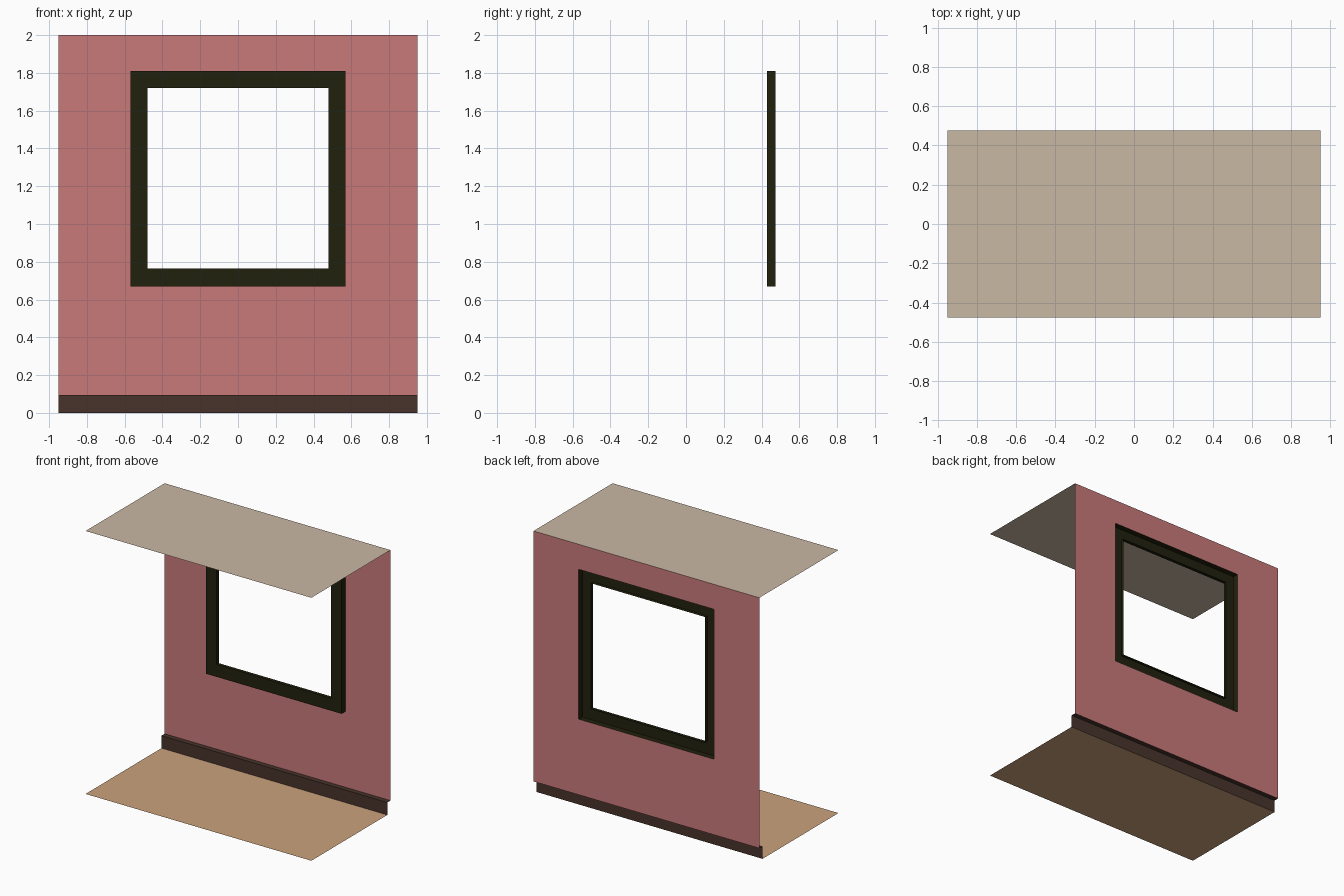
import bpy

if "Cube" in bpy.data.objects:
    bpy.data.objects.remove(bpy.data.objects["Cube"], do_unlink=True)

# Overall sizes
HALF_W, FRONT, BACK, HEIGHT = 0.95, -0.475, 0.475, 2.0
SKIRT_Y, SKIRT_H = 0.437, 0.095
FRAME_Y, REVEAL_Y = 0.43, 0.455


def material(name, rgb):
    """Make a flat material from an 8-bit screen colour."""
    linear = [((c / 255 + 0.055) / 1.055) ** 2.4 for c in rgb] + [1.0]
    mat = bpy.data.materials.new(name)
    mat.use_nodes = True
    mat.diffuse_color = linear
    bsdf = mat.node_tree.nodes["Principled BSDF"]
    bsdf.inputs["Base Color"].default_value = linear
    bsdf.inputs["Roughness"].default_value = 0.9
    return mat


def mesh_object(name, verts, faces, mat):
    mesh = bpy.data.meshes.new(name)
    mesh.from_pydata(verts, [], faces)
    mesh.materials.append(mat)
    obj = bpy.data.objects.new(name, mesh)
    bpy.context.collection.objects.link(obj)
    return obj


def strip(name, profile, mat):
    """Sweep a (y, z) profile across the full width of the room."""
    verts = [(x, y, z) for y, z in profile for x in (-HALF_W, HALF_W)]
    faces = [(2 * i, 2 * i + 1, 2 * i + 3, 2 * i + 2)
             for i in range(len(profile) - 1)]
    return mesh_object(name, verts, faces, mat)


def rings(name, loops, mat):
    """Bridge successive upright rectangles given as (half width, low z, high z, y)."""
    verts, faces = [], []
    for w, low, high, y in loops:
        verts += [(-w, y, low), (w, y, low), (w, y, high), (-w, y, high)]
    for i in range(0, 4 * (len(loops) - 1), 4):
        for k in range(4):
            n = (k + 1) % 4
            faces.append((i + k, i + n, i + 4 + n, i + 4 + k))
    return mesh_object(name, verts, faces, mat)


wall_pink = material("wall_pink", (202, 122, 122))
frame_dark = material("frame_dark_olive", (33, 33, 14))
skirting_brown = material("skirting_brown", (72, 51, 43))
ceiling_beige = material("ceiling_beige", (202, 184, 163))
floor_tan = material("floor_tan", (203, 162, 124))

# Floor and ceiling sheets
strip("floor", [(FRONT, 0), (SKIRT_Y, 0)], floor_tan)
strip("ceiling", [(FRONT, HEIGHT), (BACK, HEIGHT)], ceiling_beige)

# Skirting board: front face and top ledge
strip("skirting_board", [(SKIRT_Y, 0), (SKIRT_Y, SKIRT_H), (BACK, SKIRT_H)],
      skirting_brown)

# Back wall with the window opening
opening = (0.57, 0.67, 1.81, BACK)
rings("back_wall", [(HALF_W, SKIRT_H, HEIGHT, BACK), opening], wall_pink)

# Window frame: outer sides, front face and inner reveal
rings("window_frame", [opening,
                       (0.57, 0.67, 1.81, FRAME_Y),
                       (0.48, 0.765, 1.72, FRAME_Y),
                       (0.48, 0.765, 1.72, REVEAL_Y)], frame_dark)
